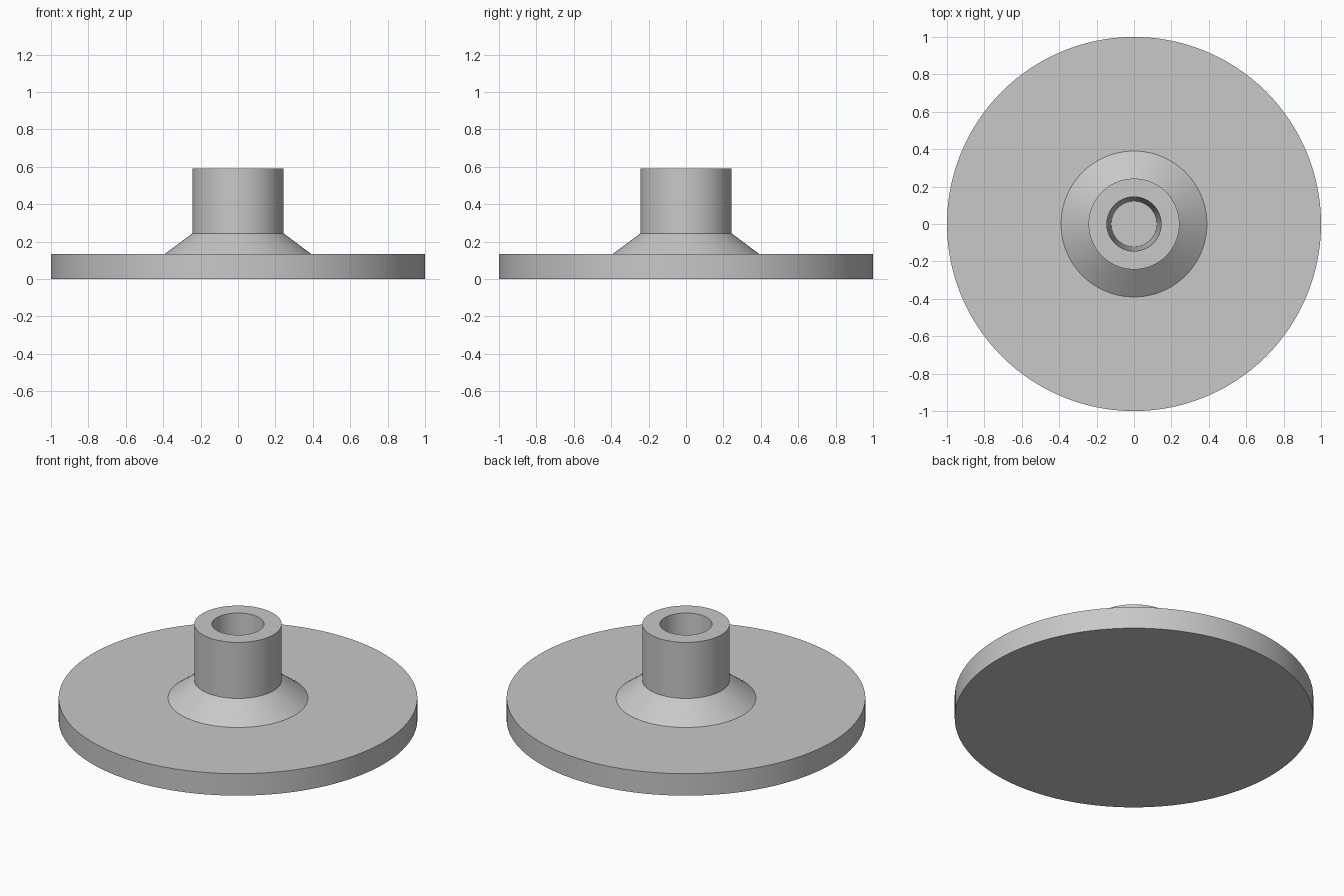
import bpy, bmesh, math

cube = bpy.data.objects.get("Cube")
if cube:
    bpy.data.objects.remove(cube, do_unlink=True)

SEGMENTS = 128

grey = bpy.data.materials.new("light_grey")
grey.use_nodes = True
colour = (0.58, 0.58, 0.58, 1.0)
grey.diffuse_color = colour
grey.node_tree.nodes["Principled BSDF"].inputs["Base Color"].default_value = colour


def lathe(name, profile):
    """Spin a (radius, height) profile round z into a closed solid."""
    bm = bmesh.new()
    verts = [bm.verts.new((r, 0, z)) for r, z in profile]
    edges = [bm.edges.new(pair) for pair in zip(verts, verts[1:])]
    bmesh.ops.spin(bm, geom=verts + edges, cent=(0, 0, 0), axis=(0, 0, 1),
                   angle=math.tau, steps=SEGMENTS, use_duplicate=False)
    bmesh.ops.remove_doubles(bm, verts=bm.verts, dist=0.0001)
    bmesh.ops.recalc_face_normals(bm, faces=bm.faces)
    mesh = bpy.data.meshes.new(name)
    bm.to_mesh(mesh)
    bm.free()
    mesh.materials.append(grey)
    obj = bpy.data.objects.new(name, mesh)
    bpy.context.collection.objects.link(obj)
    bpy.ops.object.select_all(action="DESELECT")
    obj.select_set(True)
    bpy.context.view_layer.objects.active = obj
    bpy.ops.object.shade_smooth_by_angle(angle=math.radians(25))
    return obj


# Disc, conical collar and hub with a tapered blind bore, as one turned piece
lathe("flanged_hub", [
    (0, 0), (1, 0), (1, 0.135),            # disc
    (0.39, 0.135), (0.243, 0.245),         # collar
    (0.243, 0.59), (0.145, 0.59),          # hub
    (0.122, 0.135), (0, 0.135),            # bore
])
